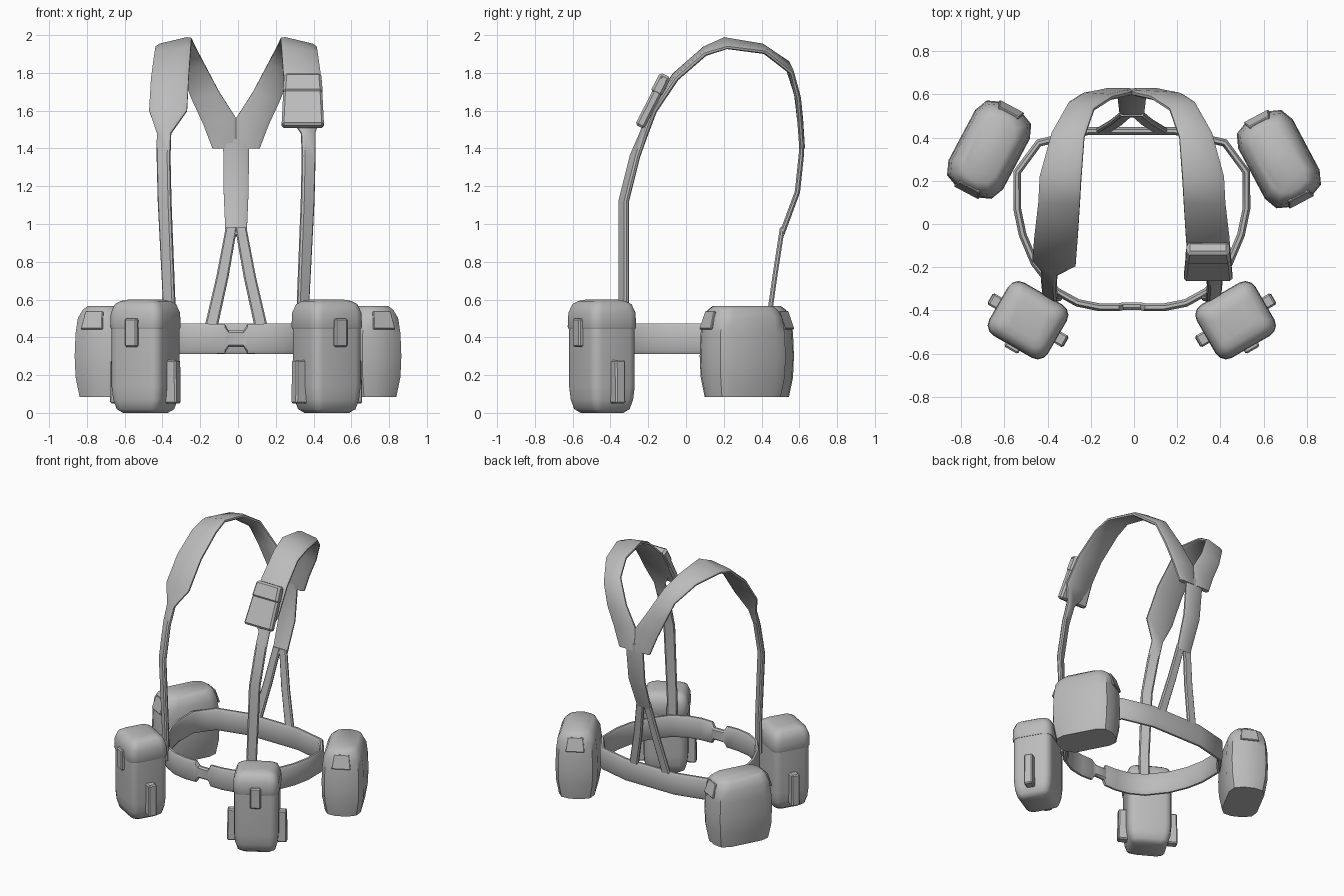
import bpy, bmesh, math
from mathutils import Vector, Matrix

if "Cube" in bpy.data.objects:
    bpy.data.objects.remove(bpy.data.objects["Cube"])

grey = bpy.data.materials.new("webbing grey")
grey.use_nodes = True
grey.diffuse_color = (0.5, 0.5, 0.5, 1)
grey.node_tree.nodes["Principled BSDF"].inputs["Base Color"].default_value = (0.5, 0.5, 0.5, 1)

MID = -0.01  # x of the harness's symmetry plane


def finish(name, bm, matrix=Matrix(), angle=40):
    bm.transform(matrix)
    bmesh.ops.recalc_face_normals(bm, faces=bm.faces)
    mesh = bpy.data.meshes.new(name)
    bm.to_mesh(mesh)
    bm.free()
    mesh.materials.append(grey)
    ob = bpy.data.objects.new(name, mesh)
    bpy.context.collection.objects.link(ob)
    bpy.ops.object.select_all(action='DESELECT')
    ob.select_set(True)
    bpy.context.view_layer.objects.active = ob
    bpy.ops.object.shade_smooth_by_angle(angle=math.radians(angle))
    return ob


def skin(bm, rings, closed=False):
    """Join rings of points into a tube, capped unless closed."""
    vs = [[bm.verts.new(p) for p in r] for r in rings]
    n = len(vs[0])
    pairs = list(zip(vs, vs[1:])) + ([(vs[-1], vs[0])] if closed else [])
    for a, b in pairs:
        for i in range(n):
            j = (i + 1) % n
            bm.faces.new((a[i], a[j], b[j], b[i]))
    if not closed:
        bm.faces.new(vs[0])
        bm.faces.new(vs[-1])


SECTION = [(0, -.4), (.12, -1), (.88, -1), (1, -.4), (1, .4), (.88, 1), (.12, 1), (0, .4)]


def ribbon(name, edges, thick, closed=False):
    """Strap through pairs of edge points."""
    edges = [(Vector(a), Vector(b)) for a, b in edges]
    mids = [(a + b) / 2 for a, b in edges]
    n = len(edges)
    rings = []
    for i, (a, b) in enumerate(edges):
        nxt = mids[(i + 1) % n] if closed else mids[min(i + 1, n - 1)]
        prv = mids[i - 1] if closed else mids[max(i - 1, 0)]
        nor = (b - a).cross(nxt - prv).normalized() * thick / 2
        rings.append([a.lerp(b, u) + nor * v for u, v in SECTION])
    bm = bmesh.new()
    skin(bm, rings, closed)
    return finish(name, bm)


def rounded_rect(hx, hy, r, seg):
    pts = []
    for k, (sx, sy) in enumerate([(1, 1), (-1, 1), (-1, -1), (1, -1)]):
        for i in range(seg + 1):
            t = math.pi / 2 * (k + i / seg)
            pts.append((sx * (hx - r) + r * math.cos(t), sy * (hy - r) + r * math.sin(t)))
    return pts


def pouch(name, hx, hy, r, seg, profile, matrix):
    """Rounded block; profile gives (height, inset)."""
    bm = bmesh.new()
    skin(bm, [[(x, y, z) for x, y in rounded_rect(hx - d, hy - d, r - d * .4, seg)]
              for z, d in profile])
    return finish(name, bm, matrix)


def box(name, size, matrix, taper=1.0, bevel=0.008):
    """Box whose top is scaled by taper in width."""
    bm = bmesh.new()
    bmesh.ops.create_cube(bm, size=1)
    for v in bm.verts:
        v.co = Vector(v.co[i] * size[i] for i in range(3))
        if v.co.z > 0:
            v.co.x *= taper
    bmesh.ops.bevel(bm, geom=bm.edges[:], offset=bevel, segments=1, affect='EDGES')
    return finish(name, bm, matrix, 30)


# Belt with a pinched buckle at the front: (x, y, half height)
half = [(.04, -.38, .043), (.06, -.385, .078), (.15, -.385, .08), (.25, -.365, .08),
        (.35, -.31, .08), (.45, -.18, .08), (.505, -.05, .08), (.53, .07, .08),
        (.53, .24, .08), (.43, .375, .08), (.2, .43, .08)]
loop = half + [(-x, y, h) for x, y, h in reversed(half)]
ribbon("belt", [((MID + x, y, .392 - h), (MID + x, y, .392 + h)) for x, y, h in loop],
       .036, closed=True)

# Shoulder straps: inner and outer edge, from belt over the shoulder to mid back
strap = [((.325, -.345, .38), (.385, -.31, .38)),
         ((.325, -.35, .6), (.385, -.31, .6)),
         ((.345, -.35, 1.12), (.412, -.31, 1.12)),
         ((.35, -.29, 1.36), (.418, -.25, 1.36)),
         ((.345, -.235, 1.48), (.418, -.21, 1.48)),
         ((.26, -.19, 1.60), (.46, -.165, 1.60)),
         ((.25, -.06, 1.79), (.45, -.05, 1.77)),
         ((.24, .10, 1.93), (.432, .10, 1.90)),
         ((.235, .20, 1.98), (.425, .22, 1.935)),
         ((.22, .40, 1.945), (.37, .42, 1.91)),
         ((.175, .53, 1.86), (.29, .56, 1.80)),
         ((.09, .585, 1.70), (.235, .595, 1.66)),
         ((.0, .605, 1.56), (.175, .605, 1.53)),
         ((.0, .615, 1.40), (.125, .615, 1.40))]

for s, side in ((1, "left"), (-1, "right")):
    def at(p):
        return (MID + s * p[0], p[1], p[2])

    ribbon(side + "_shoulder_strap", [(at(a), at(b)) for a, b in strap], .03)
    # Lower leg of the back strap
    ribbon(side + "_back_leg", [(at((-.005, .51, .98)), at((.055, .51, .98))),
                                (at((.04, .47, .72)), at((.105, .47, .72))),
                                (at((.11, .425, .40)), at((.18, .425, .40)))], .026)

    # Front pouch: body, lid, clasp and side fins
    m = Matrix.Translation((MID + s * .48, -.445, 0)) @ Matrix.Rotation(s * math.radians(30), 4, 'Z')
    pouch(side + "_front_pouch", .15, .135, .05, 3,
          [(0, .05), (.02, .022), (.07, .007), (.14, 0), (.46, 0)], m)
    pouch(side + "_front_lid", .157, .142, .055, 3,
          [(.445, .004), (.455, 0), (.53, .003), (.575, .02), (.592, .045), (.6, .08)], m)
    box(side + "_clasp_tab", (.075, .03, .15), m @ Matrix.Translation((0, -.145, .425)), 1.0)
    for e, place in ((1, "a"), (-1, "b")):
        box(side + "_fin_" + place, (.07, .06, .23),
            m @ Matrix.Translation((e * .168, 0, .165)), .9)

    # Rear hip pouch with small corner flaps
    m = (Matrix.Translation((s * .67, .322 - s * .022, 0))
         @ Matrix.Rotation(s * math.radians(28), 4, 'Z'))
    pouch(side + "_hip_pouch", .143, .222, .09, 2,
          [(.085, .022), (.19, .004), (.3, 0), (.42, .004), (.5, .014), (.545, .035), (.567, .06)], m)
    for e, place in ((1, "rear"), (-1, "front")):
        box(side + "_hip_flap_" + place, (.13, .014, .10),
            m @ Matrix.Translation((0, e * .206, .49)) @ Matrix.Rotation(e * .3, 4, 'X'), .8, .004)

# Middle back strap
ribbon("back_strap", [((MID - w, y, z), (MID + w, y, z)) for w, y, z in
                      ((.07, .612, 1.45), (.068, .612, 1.38), (.066, .59, 1.17), (.056, .505, .94))], .028)

# Chest pouch on the left strap, tilted with it
m = Matrix.Translation((.343, -.178, 1.648)) @ Matrix.Rotation(math.radians(-27), 4, 'X')
box("chest_pouch", (.225, .052, .30), m, .88, .012)
box("chest_flap", (.212, .064, .115), m @ Matrix.Translation((0, -.002, .1)), .92, .014)
